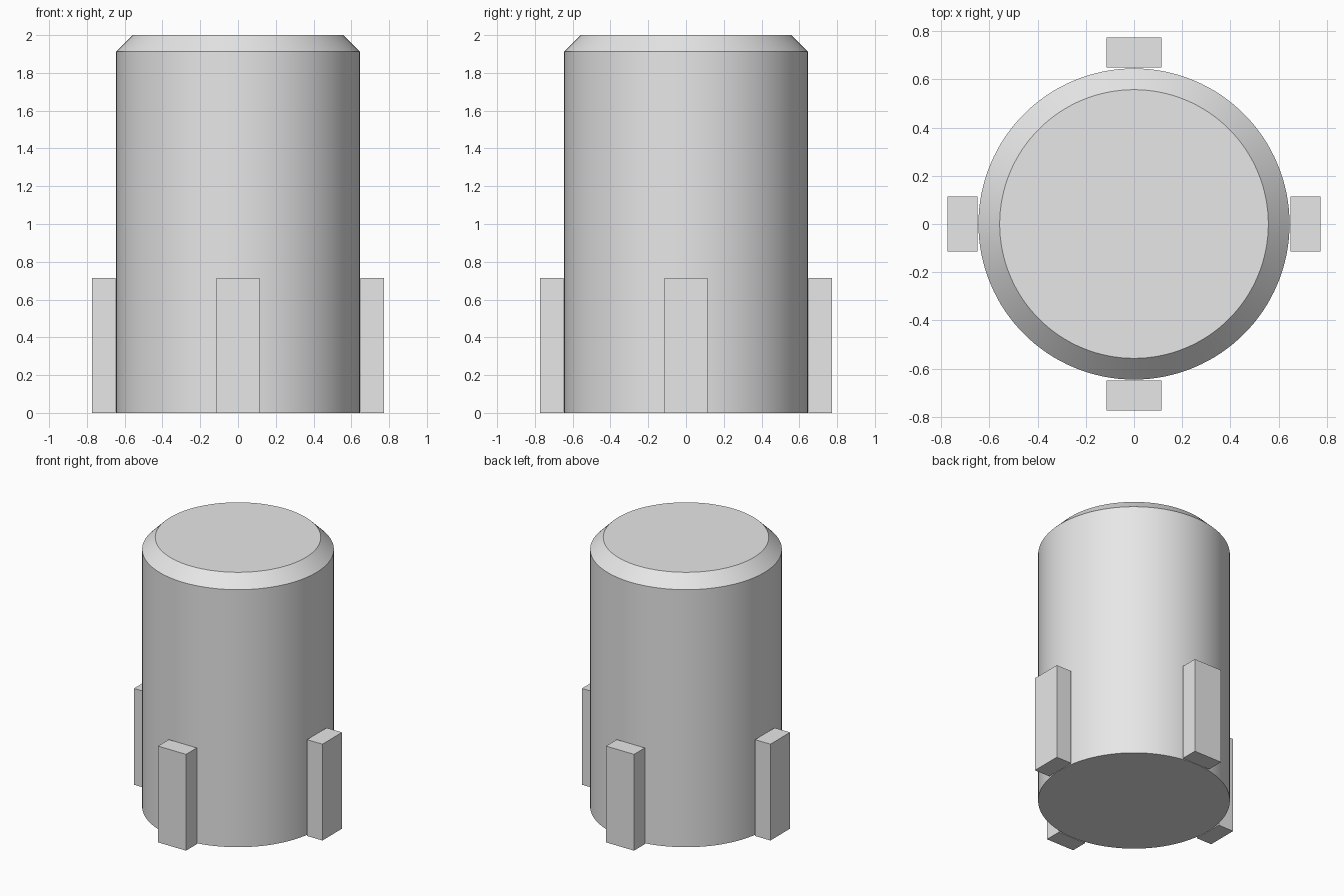
import bpy
import math

cube = bpy.data.objects.get("Cube")
if cube:
    bpy.data.objects.remove(cube, do_unlink=True)

GREY = (0.8, 0.8, 0.8, 1)
RADIUS, TOP_RADIUS = 0.645, 0.557
SHOULDER, HEIGHT = 1.912, 2.0
FIN_IN, FIN_OUT, FIN_WIDTH, FIN_HEIGHT = 0.648, 0.774, 0.23, 0.715

grey = bpy.data.materials.new("plain_grey")
grey.use_nodes = True
grey.diffuse_color = GREY
grey.node_tree.nodes["Principled BSDF"].inputs["Base Color"].default_value = GREY


def finish(name):
    obj = bpy.context.object
    obj.name = name
    obj.data.materials.append(grey)
    return obj


# Cylindrical body with a chamfered top rim
bpy.ops.mesh.primitive_cylinder_add(vertices=128, radius=RADIUS, depth=HEIGHT,
                                    location=(0, 0, HEIGHT / 2))
body = finish("body")
mesh = body.data
weights = mesh.attributes.new("bevel_weight_edge", "FLOAT", "EDGE")
for edge in mesh.edges:
    if all(mesh.vertices[v].co.z > 0 for v in edge.vertices):
        weights.data[edge.index].value = 1
chamfer = body.modifiers.new("rim_chamfer", "BEVEL")
chamfer.limit_method = "WEIGHT"
chamfer.offset_type = "OFFSET"
chamfer.width = HEIGHT - SHOULDER
chamfer.segments = 1
bpy.ops.object.modifier_apply(modifier=chamfer.name)
bpy.ops.object.shade_smooth_by_angle(angle=math.radians(30))

# Four upright blocks around the base
for i, side in enumerate(("left", "back", "right", "front")):
    angle = i * math.pi / 2
    mid = (FIN_IN + FIN_OUT) / 2
    bpy.ops.mesh.primitive_cube_add(
        size=1, rotation=(0, 0, angle),
        location=(mid * math.cos(angle), mid * math.sin(angle), FIN_HEIGHT / 2))
    block = finish(side + "_block")
    block.scale = (FIN_OUT - FIN_IN, FIN_WIDTH, FIN_HEIGHT)
